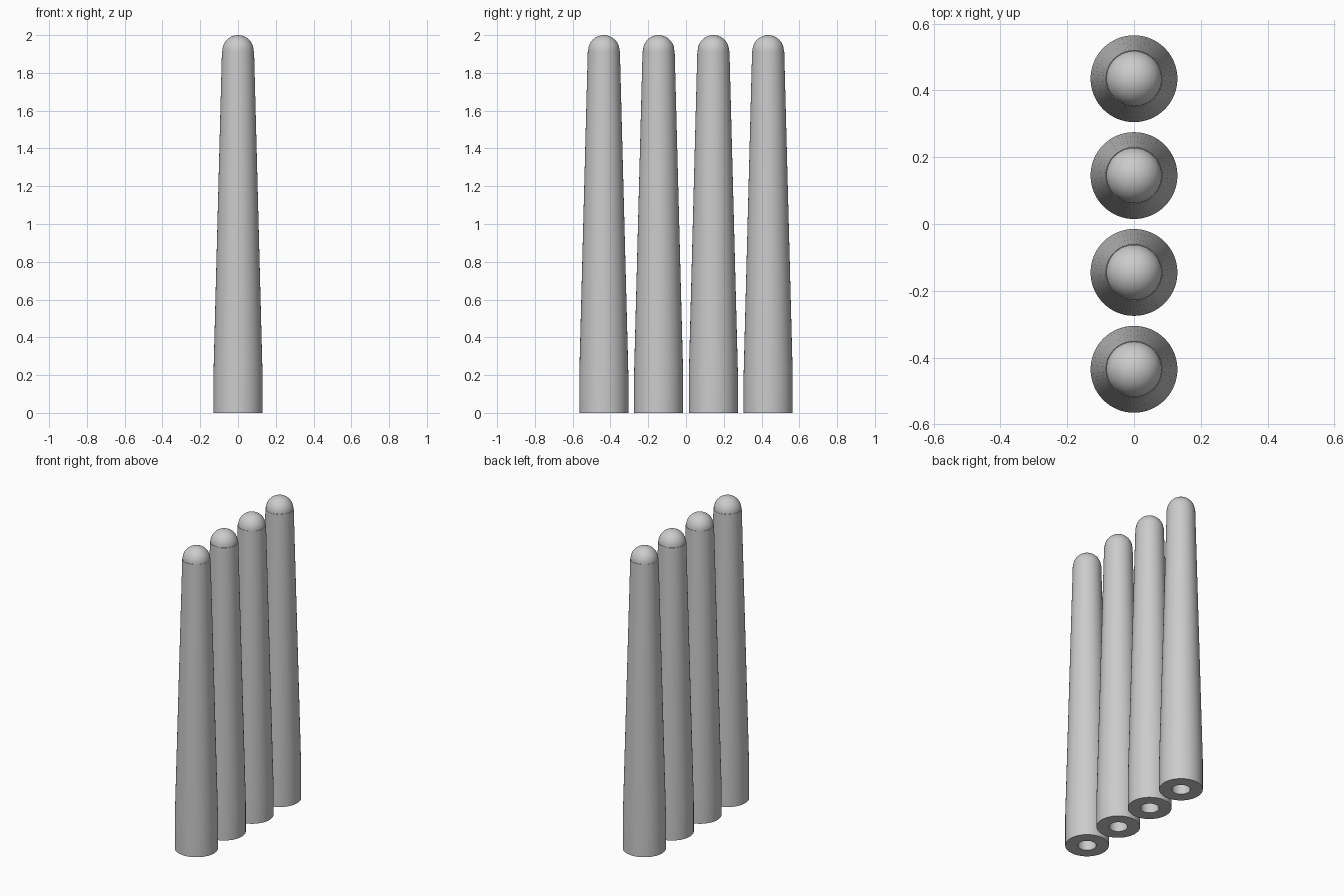
import bpy, bmesh, math

if "Cube" in bpy.data.objects:
    bpy.data.objects.remove(bpy.data.objects["Cube"])

grey = bpy.data.materials.new("light grey")
grey.diffuse_color = (0.6, 0.6, 0.6, 1)
grey.use_nodes = True
grey.node_tree.nodes["Principled BSDF"].inputs["Base Color"].default_value = grey.diffuse_color

SEGMENTS = 64
BASE_R, TIP_R, HOLE_R = 0.13, 0.083, 0.055
HEIGHT, COLLAR_H, HOLE_DEPTH = 2.0, 0.2, 0.25
SPACING = 0.29


def post_profile():
    """Half section from the socket ceiling, out round the base, up to the tip."""
    pts = [(0, HOLE_DEPTH), (HOLE_R, HOLE_DEPTH), (HOLE_R, 0),
           (BASE_R, 0), (BASE_R, COLLAR_H)]
    # slightly wider than the dome, leaving a fine lip
    dome_z = HEIGHT - TIP_R
    pts.append((TIP_R + 0.002, dome_z))
    steps = 12
    for i in range(steps + 1):
        a = math.pi / 2 * i / steps
        r = TIP_R * math.cos(a) if i < steps else 0
        pts.append((r, dome_z + TIP_R * math.sin(a)))
    return pts


def make_post(name, y):
    bm = bmesh.new()
    verts = [bm.verts.new((r, 0, z)) for r, z in post_profile()]
    edges = [bm.edges.new(pair) for pair in zip(verts, verts[1:])]
    bmesh.ops.spin(bm, geom=verts + edges, cent=(0, 0, 0), axis=(0, 0, 1),
                   angle=math.tau, steps=SEGMENTS)
    bmesh.ops.remove_doubles(bm, verts=bm.verts, dist=0.0005)
    bmesh.ops.recalc_face_normals(bm, faces=bm.faces)
    mesh = bpy.data.meshes.new(name)
    bm.to_mesh(mesh)
    bm.free()
    mesh.materials.append(grey)
    obj = bpy.data.objects.new(name, mesh)
    obj.location.y = y
    bpy.context.collection.objects.link(obj)
    bpy.ops.object.select_all(action='DESELECT')
    obj.select_set(True)
    bpy.context.view_layer.objects.active = obj
    bpy.ops.object.shade_smooth_by_angle(angle=math.radians(30))


# Row of four tapered posts, each with a socket in its base
for i in range(4):
    make_post(f"tapered_post_{i + 1}", (i - 1.5) * SPACING)
